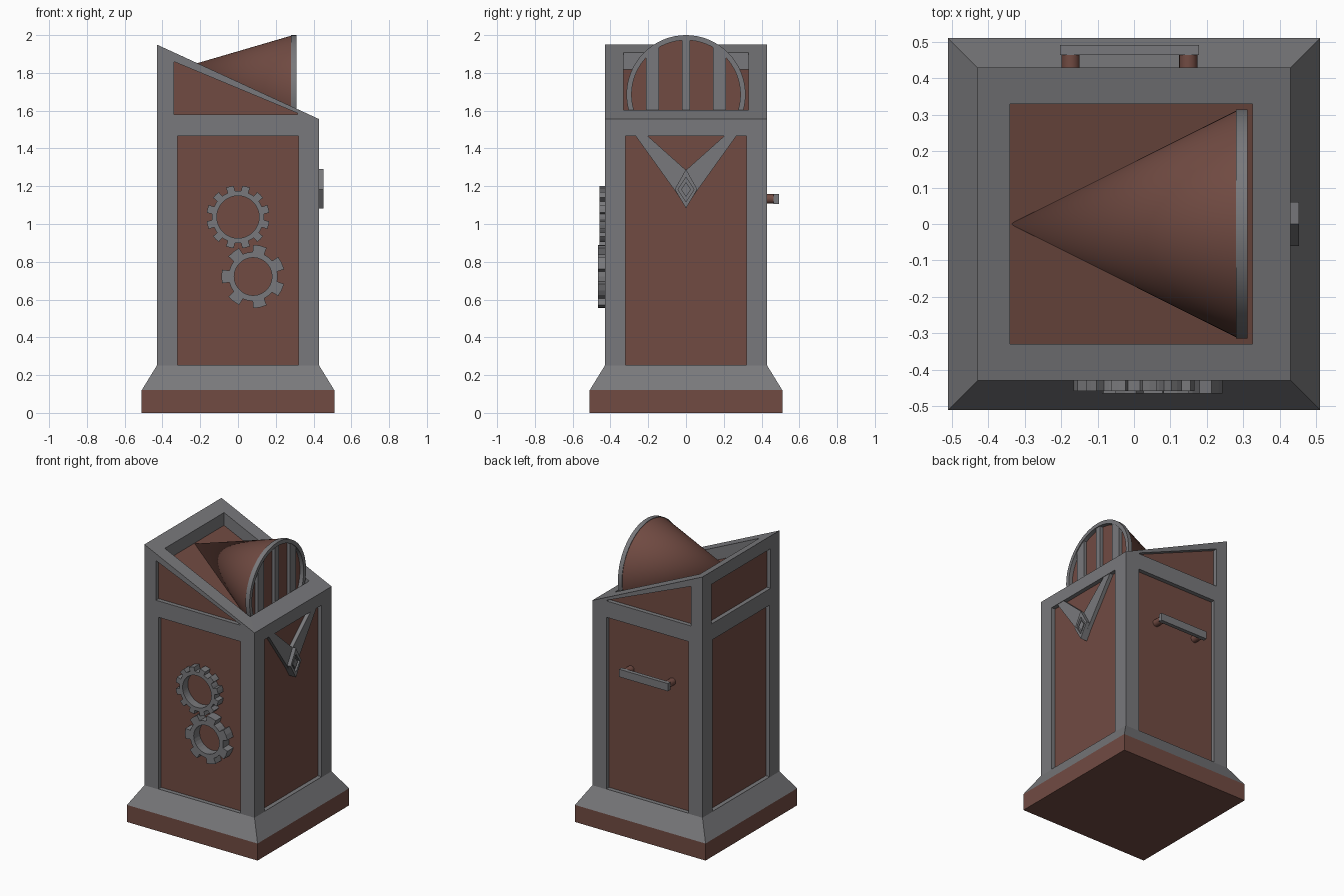
import bpy, bmesh, math
from mathutils import Vector

if "Cube" in bpy.data.objects:
    bpy.data.objects.remove(bpy.data.objects["Cube"])


def material(name, rgb):
    m = bpy.data.materials.new(name)
    m.diffuse_color = (*rgb, 1)
    m.use_nodes = True
    m.node_tree.nodes["Principled BSDF"].inputs["Base Color"].default_value = m.diffuse_color
    return m


GRAY = material("iron gray", (0.19, 0.19, 0.2))
BROWN = material("rust brown", (0.165, 0.07, 0.055))


def finish(name, bm, mats, recalc=True):
    if recalc:
        bmesh.ops.recalc_face_normals(bm, faces=bm.faces)
    me = bpy.data.meshes.new(name)
    bm.to_mesh(me)
    bm.free()
    for m in mats:
        me.materials.append(m)
    ob = bpy.data.objects.new(name, me)
    bpy.context.collection.objects.link(ob)
    return ob


def smooth(ob):
    bpy.ops.object.select_all(action='DESELECT')
    ob.select_set(True)
    bpy.context.view_layer.objects.active = ob
    bpy.ops.object.shade_smooth_by_angle(angle=math.radians(35))


def on_x(a, b, d):   # profile in y,z extruded along x
    return (d, a, b)


def on_y(a, b, d):   # profile in x,z extruded along y
    return (a, d, b)


def prism(name, pts, to3, d0, d1, mat):
    bm = bmesh.new()
    lo = [bm.verts.new(to3(a, b, d0)) for a, b in pts]
    hi = [bm.verts.new(to3(a, b, d1)) for a, b in pts]
    n = len(pts)
    bm.faces.new(lo)
    bm.faces.new(hi)
    for i in range(n):
        j = (i + 1) % n
        bm.faces.new((lo[i], lo[j], hi[j], hi[i]))
    return finish(name, bm, [mat])


def ring(name, outer, inner, to3, d0, d1, mat):
    bm = bmesh.new()
    loops = [[bm.verts.new(to3(a, b, d)) for a, b in pts]
             for pts, d in ((outer, d0), (outer, d1), (inner, d1), (inner, d0))]
    n = len(outer)
    for k in range(4):
        p, q = loops[k], loops[(k + 1) % 4]
        for i in range(n):
            j = (i + 1) % n
            bm.faces.new((p[i], p[j], q[j], q[i]))
    return finish(name, bm, [mat])


def rect(a0, a1, b0, b1):
    return [(a0, b0), (a1, b0), (a1, b1), (a0, b1)]


def box(name, x, y, z, mat):
    return prism(name, rect(*x, *z), on_y, *y, mat)


def circle(a, b, r, n):
    return [(a + r * math.cos(2 * math.pi * i / n), b + r * math.sin(2 * math.pi * i / n))
            for i in range(n)]


# plinth
box("plinth", (-.51, .51), (-.51, .51), (0, .12), BROWN)

# cabinet: skirt plus framed faces with recessed brown panels
W, IN = .43, .03
bm = bmesh.new()


def panel(outer, inner, sink):
    sink = Vector(sink)
    o, i = [Vector(p) for p in outer], [Vector(p) for p in inner]
    if (o[1] - o[0]).cross(o[3] - o[0]).dot(sink) > 0:
        o.reverse()
        i.reverse()
    vo = [bm.verts.new(p) for p in o]
    vi = [bm.verts.new(p) for p in i]
    vf = [bm.verts.new(p + sink) for p in i]
    for k in range(4):
        j = (k + 1) % 4
        bm.faces.new((vo[k], vo[j], vi[j], vi[k]))
        bm.faces.new((vi[k], vi[j], vf[j], vf[k]))
    bm.faces.new(vf).material_index = 1


def top_z(x):
    return 1.95 - (x + W) * .459


lower_in = rect(-.32, .32, .253, 1.465)
upper_out = [(-W, 1.52), (W, 1.52), (W, 1.555), (-W, 1.95)]
upper_in = [(-.34, 1.58), (.315, 1.58), (.315, 1.587), (-.34, 1.86)]
for s in (-1, 1):
    # front and back
    for out, inn in ((rect(-W, W, .25, 1.52), lower_in), (upper_out, upper_in)):
        panel([(a, s * W, b) for a, b in out], [(a, s * W, b) for a, b in inn], (0, -s * IN, 0))
    # right and left
    split = 1.555 if s > 0 else 1.52
    panel([(s * W, a, b) for a, b in rect(-W, W, .25, split)],
          [(s * W, a, b) for a, b in lower_in], (-s * IN, 0, 0))
panel([(-W, a, b) for a, b in rect(-W, W, 1.52, 1.95)],
      [(-W, a, b) for a, b in rect(-.33, .33, 1.58, 1.86)], (IN, 0, 0))
# sloped top with a deep tray
panel([(a, b, top_z(a)) for a, b in rect(-W, W, -W, W)],
      [(a, b, top_z(a)) for a, b in rect(-.34, .325, -.33, .33)], (0, 0, -.09))
# flared skirt
sk = [[bm.verts.new((a, b, z)) for a, b in rect(-w, w, -w, w)] for w, z in ((.51, .12), (W, .25))]
for k in range(4):
    j = (k + 1) % 4
    bm.faces.new((sk[0][k], sk[0][j], sk[1][j], sk[1][k]))
bmesh.ops.remove_doubles(bm, verts=bm.verts, dist=.0005)
finish("cabinet", bm, [GRAY, BROWN], recalc=False)

# horn: cone with its tip at the high end of the tray
CZ, R, N = 1.685, .315, 64
bm = bmesh.new()
tip = bm.verts.new((-.34, 0, 1.815))
rim = [bm.verts.new((.282, a, b)) for a, b in circle(0, CZ, R - .003, N)]
for i in range(N):
    bm.faces.new((tip, rim[i], rim[(i + 1) % N]))
bm.faces.new(rim)
smooth(finish("horn", bm, [BROWN]))
smooth(ring("horn_rim", circle(0, CZ, R, N), circle(0, CZ, R - .027, N), on_x, .28, .311, GRAY))

# grille bars across the horn mouth
for y, w in ((-.178, .07), (0, .042), (.178, .07)):
    a, b = y - w / 2, y + w / 2
    h = [CZ + math.sqrt(.3 ** 2 - v * v) for v in (a, b)]
    prism("grille_bar", [(a, 1.54), (b, 1.54), (b, h[1]), (a, h[0])], on_x, .28, .305, GRAY)


# gears on the front panel
def gear(name, cx, cz, teeth, start, root, tip_r, hole, front):
    out, inn = [], []
    pitch = 2 * math.pi / teeth
    for t in range(teeth):
        for f, r in ((-.5, root), (-.27, root), (-.24, tip_r), (0, tip_r), (.24, tip_r), (.27, root)):
            a = start + (t + f) * pitch
            out.append((cx + r * math.cos(a), cz + r * math.sin(a)))
            inn.append((cx + hole * math.cos(a), cz + hole * math.sin(a)))
    ring(name, out, inn, on_y, -.395, front, GRAY)


gear("upper_gear", 0, 1.037, 12, math.pi / 12, .138, .167, .112, -.458)
gear("lower_gear", .08, .722, 7, math.pi, .13, .168, .1, -.466)

# V ornament with a diamond on the right side
for s in (-1, 1):
    prism("ornament_arm", [(s * .268, 1.468), (s * .205, 1.468), (0, 1.285), (0, 1.09), (s * .058, 1.175)],
          on_x, .395, .427, GRAY)


def diamond(w, top, bottom):
    return [(0, top), (w, 1.183), (0, bottom), (-w, 1.183)]


ring("ornament_diamond", diamond(.06, 1.29, 1.083), diamond(.042, 1.248, 1.118), on_x, .395, .453, GRAY)
prism("ornament_back", diamond(.043, 1.25, 1.116), on_x, .395, .437, GRAY)
prism("ornament_stud", diamond(.026, 1.222, 1.143), on_x, .43, .448, GRAY)

# handle on the back
box("handle_bar", (-.203, .178), (.464, .492), (1.106, 1.16), GRAY)
for x in (-.174, .149):
    smooth(prism("handle_post", circle(x, 1.133, .025, 20), on_y, .395, .466, BROWN))
